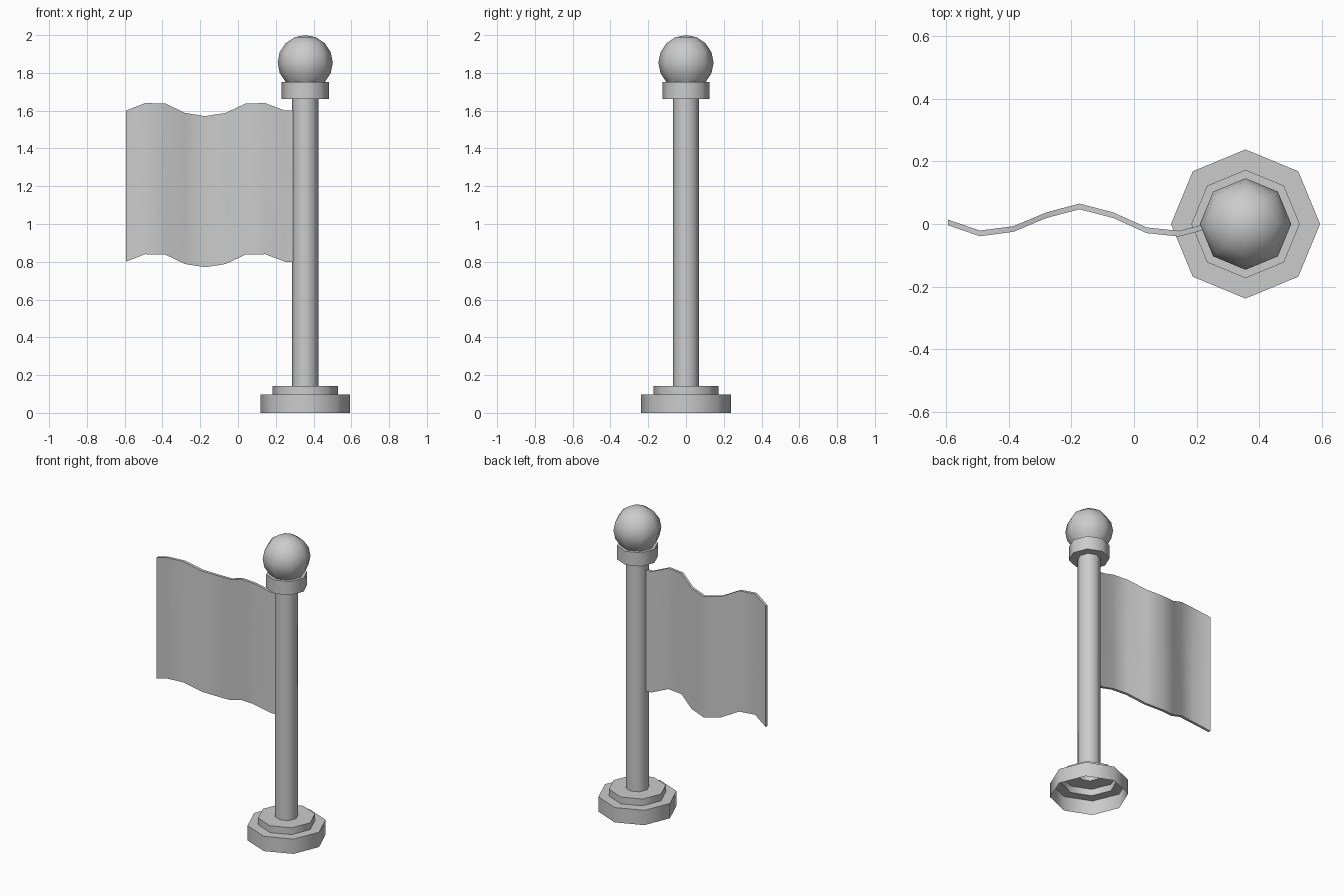
import bpy, bmesh, math

if "Cube" in bpy.data.objects:
    bpy.data.objects.remove(bpy.data.objects["Cube"])

POLE_X = 0.356
SIDES = 8


def finish(name, bm):
    bmesh.ops.recalc_face_normals(bm, faces=bm.faces)
    me = bpy.data.meshes.new(name)
    bm.to_mesh(me)
    bm.free()
    me.shade_smooth()
    me.set_sharp_from_angle(angle=math.radians(55))
    ob = bpy.data.objects.new(name, me)
    bpy.context.collection.objects.link(ob)
    return ob


def lathe(name, profile):
    """Eight-sided open shell from (radius, height) points; radius 0 closes it."""
    bm = bmesh.new()
    rings = []
    for r, z in profile:
        n = 1 if r == 0 else SIDES
        rings.append([bm.verts.new((POLE_X + r * math.cos(math.tau * i / SIDES),
                                    r * math.sin(math.tau * i / SIDES), z))
                      for i in range(n)])
    for a, b in zip(rings, rings[1:]):
        for i in range(SIDES):
            j = (i + 1) % SIDES
            if len(b) == 1:
                bm.faces.new((a[i], a[j], b[0]))
            else:
                bm.faces.new((a[i], a[j], b[j], b[i]))
    ob = finish(name, bm)
    # make sure the shell faces outward
    me = ob.data
    p = me.polygons[0]
    if p.normal.x * (p.center.x - POLE_X) + p.normal.y * p.center.y + p.normal.z * -0.01 < 0 \
            and abs(p.normal.z) < 0.5:
        me.flip_normals()
    return ob


# stepped base, hollow underneath
lathe("stepped_base", [(0.238, 0), (0.238, 0.098), (0.173, 0.098),
                       (0.173, 0.143), (0.07, 0.143)])

# pole
lathe("pole", [(0.07, 0.143), (0.07, 1.661)])

# collar and ball on top
R, CZ = 0.146, 1.854
ball = [(R * math.cos(math.radians(a)), CZ + R * math.sin(math.radians(a)))
        for a in (-45, -22.5, 0, 22.5, 45, 67.5)]
lathe("collar_and_ball", [(0.1245, 1.661), (0.1245, 1.751)] + ball + [(0, 2.0)])
lathe("collar_underside", [(0.1245, 1.661), (0.07, 1.661)]).data.flip_normals()

# waving flag: (x, y, vertical shift) along its length
wave = [(-0.594, 0.005, 0), (-0.492, -0.03, 0.04), (-0.385, -0.016, 0.038),
        (-0.28, 0.028, -0.012), (-0.174, 0.056, -0.029), (-0.066, 0.028, -0.012),
        (0.04, -0.02, 0.038), (0.144, -0.031, 0.04), (0.25, -0.003, 0), (0.31, 0, 0)]
T = 0.009
bm = bmesh.new()
sections = [[bm.verts.new((x, y + s * T, h + dz))
             for s, h in ((-1, 0.8), (1, 0.8), (1, 1.6), (-1, 1.6))]
            for x, y, dz in wave]
for a, b in zip(sections, sections[1:]):
    for i in range(4):
        j = (i + 1) % 4
        bm.faces.new((a[i], a[j], b[j], b[i]))
bm.faces.new(sections[0])
bm.faces.new(sections[-1])
finish("flag", bm)
